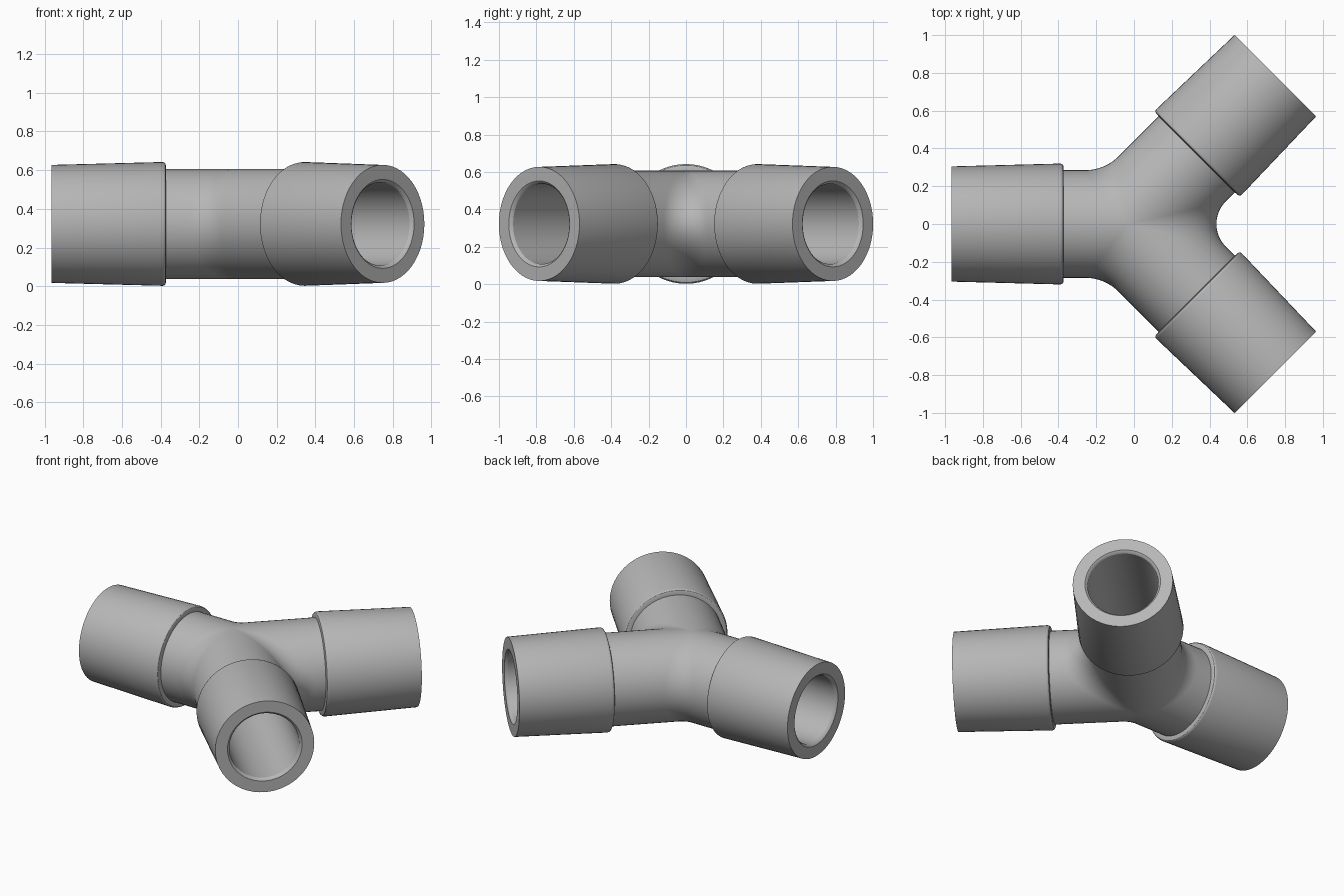
import bpy
import bmesh
from math import radians, sin, cos, pi
from mathutils import Vector

if "Cube" in bpy.data.objects:
    bpy.data.objects.remove(bpy.data.objects["Cube"], do_unlink=True)

UP = Vector((0, 0, 1))
CENTRE = Vector((-0.037, 0, 0.322))   # where the three pipe axes meet
NECK, BORE = 0.285, 0.215             # outer and inner pipe radii
STEPS = 28                            # divisions over half a pipe's circumference

grey = bpy.data.materials.new("plain grey")
grey.use_nodes = True
colour = (0.47, 0.47, 0.47, 1)
grey.diffuse_color = colour
grey.node_tree.nodes["Principled BSDF"].inputs["Base Color"].default_value = colour


def direction(degrees):
    return Vector((cos(radians(degrees)), sin(radians(degrees)), 0))


# name: (axis direction, start of socket, end of socket)
ARMS = {
    "stem": (direction(180), 0.335, 0.928),
    "back": (direction(45), 0.522, 1.11),
    "front": (direction(-45), 0.522, 1.11),
}
# neighbouring arms and the radius of the fillet between them
GAPS = [("stem", "back", 0.25), ("back", "front", 0.17), ("front", "stem", 0.25)]


def finish(bm, name):
    bmesh.ops.remove_doubles(bm, verts=bm.verts, dist=1e-5)
    bmesh.ops.recalc_face_normals(bm, faces=bm.faces)
    mesh = bpy.data.meshes.new(name)
    bm.to_mesh(mesh)
    bm.free()
    mesh.materials.append(grey)
    obj = bpy.data.objects.new(name, mesh)
    obj.location = CENTRE
    bpy.context.collection.objects.link(obj)
    bpy.ops.object.select_all(action="DESELECT")
    obj.select_set(True)
    bpy.context.view_layer.objects.active = obj
    bpy.ops.object.shade_smooth_by_angle(angle=radians(30))


def skin(bm, rows):
    """Fill quads between successive rows of vertices."""
    for a, b in zip(rows, rows[1:]):
        for i in range(len(a) - 1):
            bm.faces.new((a[i], a[i + 1], b[i + 1], b[i]))


def fillet_rows(bm, arm_a, arm_b, radius, ball, arc=14):
    """Two half pipes joined by the surface of a ball rolled between them."""
    (da, start_a, _), (db, start_b, _) = ARMS[arm_a], ARMS[arm_b]
    middle = (da + db).normalized()
    half = da.angle(db) / 2
    side_a = (middle - da * middle.dot(da)).normalized()
    side_b = (middle - db * middle.dot(db)).normalized()
    rows = []
    for j in range(STEPS + 1):
        t = pi * (j / STEPS - 0.5)
        na = side_a * cos(t) + UP * sin(t)
        nb = side_b * cos(t) + UP * sin(t)
        ball_centre = (radius + ball) * (middle * cos(t) / sin(half) + UP * sin(t))
        points = [da * start_a + na * radius]
        for k in range(arc + 1):
            points.append(ball_centre - ball * na.lerp(nb, k / arc).normalized())
        points.append(db * start_b + nb * radius)
        rows.append([bm.verts.new(p) for p in points])
    return rows


# Branching body: outer skin, inner bore and the rims joining them
bm = bmesh.new()
for a, b, ball in GAPS:
    outer = fillet_rows(bm, a, b, NECK, ball)
    inner = fillet_rows(bm, a, b, BORE, 0.02)
    skin(bm, outer)
    skin(bm, inner)
    for end in (0, -1):
        skin(bm, [[row[end] for row in outer], [row[end] for row in inner]])
finish(bm, "branch_body")

# Tapered socket on each arm, with a rounded lip and a chamfered mouth
for name, (axis, start, end) in ARMS.items():
    profile = [
        (start, BORE), (start, NECK), (start + 0.001, 0.304),
        (start + 0.004, 0.313), (start + 0.01, 0.318), (start + 0.018, 0.32),
        (end, 0.305), (end, 0.23), (end - 0.006, 0.222), (end - 0.018, BORE),
        (start, BORE),
    ]
    side = axis.cross(UP)
    bm = bmesh.new()
    rings = []
    for k in range(2 * STEPS + 1):
        t = pi * k / STEPS
        out = side * cos(t) + UP * sin(t)
        rings.append([bm.verts.new(axis * d + out * r) for d, r in profile])
    skin(bm, rings)
    finish(bm, name + "_socket")
